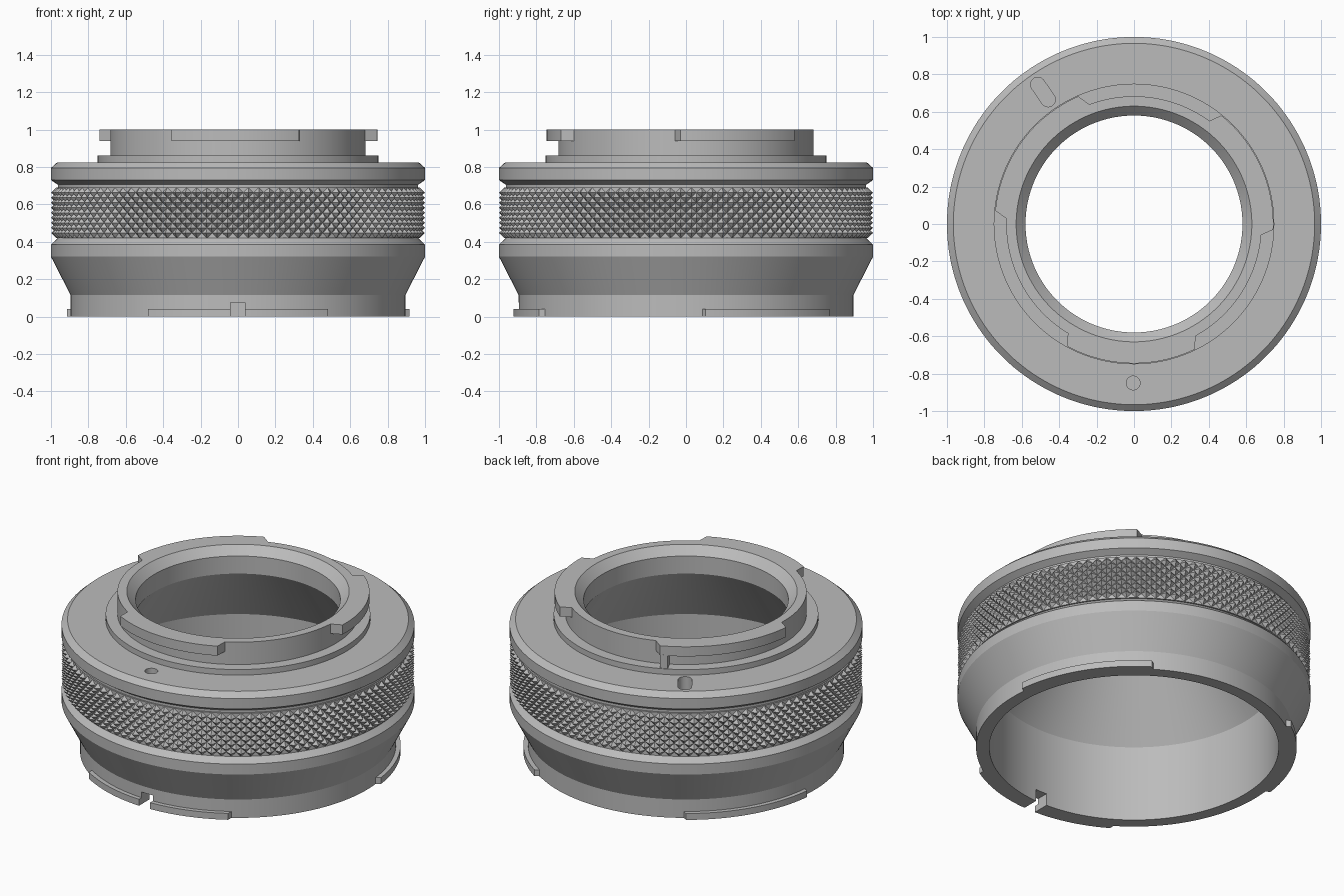
import bpy, bmesh
from math import sin, cos, tau, radians, asin, degrees

if "Cube" in bpy.data.objects:
    bpy.data.objects.remove(bpy.data.objects["Cube"], do_unlink=True)

metal = bpy.data.materials.new("grey_metal")
metal.use_nodes = True
GREY = (0.5, 0.5, 0.5, 1)
metal.diffuse_color = GREY
metal.node_tree.nodes["Principled BSDF"].inputs["Base Color"].default_value = GREY


def polar(r, a, z):
    return (r * cos(a), r * sin(a), z)


def finish(name, bm, smooth=False):
    bmesh.ops.recalc_face_normals(bm, faces=bm.faces)
    mesh = bpy.data.meshes.new(name)
    bm.to_mesh(mesh)
    bm.free()
    mesh.materials.append(metal)
    obj = bpy.data.objects.new(name, mesh)
    bpy.context.collection.objects.link(obj)
    if smooth:
        shade(obj)
    return obj


def shade(obj):
    bpy.ops.object.select_all(action="DESELECT")
    obj.select_set(True)
    bpy.context.view_layer.objects.active = obj
    bpy.ops.object.shade_smooth_by_angle(angle=radians(20))


def lathe(name, profile, segs=180):
    """Revolve a closed (r, z) profile around the z axis."""
    bm = bmesh.new()
    rings = [[bm.verts.new(polar(r, tau * i / segs, z)) for r, z in profile] for i in range(segs)]
    n = len(profile)
    for i in range(segs):
        a, b = rings[i], rings[(i + 1) % segs]
        for j in range(n):
            k = (j + 1) % n
            bm.faces.new((a[j], b[j], b[k], a[k]))
    return finish(name, bm)


def prism(name, outline, z0, z1, smooth=False):
    """Extrude a flat (x, y) outline from z0 to z1."""
    bm = bmesh.new()
    low = [bm.verts.new((x, y, z0)) for x, y in outline]
    high = [bm.verts.new((x, y, z1)) for x, y in outline]
    bm.faces.new(low)
    bm.faces.new(high)
    n = len(outline)
    for i in range(n):
        k = (i + 1) % n
        bm.faces.new((low[i], low[k], high[k], high[i]))
    return finish(name, bm, smooth)


def lug(name, start, end, r_in, r_out, z0, z1, steps=24):
    """Curved bayonet tab whose two ends run parallel to its centre line."""
    mid, half = radians((start + end) / 2), radians((end - start) / 2)
    half_in = asin(sin(half) * r_out / r_in)
    pts = []
    for i in range(steps + 1):
        a = mid - half + 2 * half * i / steps
        pts.append((r_out * cos(a), r_out * sin(a)))
    for i in range(steps + 1):
        a = mid + half_in - 2 * half_in * i / steps
        pts.append((r_in * cos(a), r_in * sin(a)))
    return prism(name, pts, z0, z1, True)


def capsule(length, width, r, angle, n=16):
    """Rounded slot outline, lying along the radius at the given angle."""
    a, pts = radians(angle), []
    for i in range(2 * n):
        t = tau * (i + 0.5) / (2 * n)
        u = r + width / 2 * cos(t) + (length - width) / 2 * (1 if cos(t) > 0 else -1)
        v = width / 2 * sin(t)
        pts.append((u * cos(a) - v * sin(a), u * sin(a) + v * cos(a)))
    return pts


def cut(target, cutter):
    mod = target.modifiers.new("cut", "BOOLEAN")
    mod.operation = "DIFFERENCE"
    mod.solver = "EXACT"
    mod.object = cutter
    bpy.context.view_layer.objects.active = target
    bpy.ops.object.modifier_apply(modifier=mod.name)


# Main tube: outer shell, stepped mount collar and hollow bore
body = lathe("adapter_body", [
    (0.82, 0), (0.895, 0), (0.895, 0.115), (1.0, 0.32), (1.0, 0.385), (0.963, 0.42),
    (0.963, 0.705), (1.0, 0.73), (1.0, 0.795), (0.966, 0.825), (0.75, 0.825), (0.75, 0.86),
    (0.683, 0.86), (0.683, 1.0), (0.63, 1.0), (0.58, 0.95), (0.58, 0.84), (0.82, 0.475)])

# Knurled grip: alternating peaks and valleys split along the valley lines
COLS, ROWS, Z0, Z1 = 220, 10, 0.42, 0.69
bm = bmesh.new()
grid = []
for j in range(ROWS + 1):
    z = Z0 + (Z1 - Z0) * j / ROWS
    edge = j in (0, ROWS)
    grid.append([bm.verts.new(polar(1.0 if (i + j) % 2 == 0 and not edge else 0.972,
                                    tau * i / COLS, z)) for i in range(COLS)])
for j in range(ROWS):
    for i in range(COLS):
        k = (i + 1) % COLS
        a, b, c, d = grid[j][i], grid[j][k], grid[j + 1][k], grid[j + 1][i]
        if (i + j) % 2 == 0:
            bm.faces.new((a, b, d))
            bm.faces.new((b, c, d))
        else:
            bm.faces.new((a, b, c))
            bm.faces.new((a, c, d))
# Close the grip back onto the tube
for row, z in ((grid[0], Z0), (grid[-1], Z1)):
    inner = [bm.verts.new(polar(0.955, tau * i / COLS, z)) for i in range(COLS)]
    for i in range(COLS):
        k = (i + 1) % COLS
        bm.faces.new((row[i], row[k], inner[k], inner[i]))
finish("knurled_grip", bm)

# Upper bayonet tabs and the stop under one tab end
for name, start, end in (("front", -118.5, -64), ("left", -2.3, 51.2), ("right", 113.6, 174.5)):
    lug("upper_tab_" + name, start, end, 0.68, 0.745, 0.94, 1.0)
lug("tab_stop", 113.6, 117, 0.68, 0.745, 0.86, 0.945, 3)

# Lower bayonet tabs
lower = {}
for name, start, end in (("front", -121.5, -58.5), ("left", 6.5, 56.3), ("right", 125, 173)):
    lower[name] = lug("lower_tab_" + name, start, end, 0.89, 0.922, 0, 0.04)

# Lock slot, index hole and key notch
slot = prism("slot_cutter", capsule(0.175, 0.078, 0.857, 124.6), 0.72, 0.9)
hole = prism("hole_cutter", capsule(0.074, 0.074, 0.85, -90.3), 0.77, 0.9)
notch = prism("notch_cutter", [(-0.04, -1.1), (0.037, -1.1), (0.037, -0.75), (-0.04, -0.75)],
              -0.1, 0.075)
for cutter in (slot, hole, notch):
    cut(body, cutter)
cut(lower["front"], notch)
for cutter in (slot, hole, notch):
    bpy.data.objects.remove(cutter, do_unlink=True)
shade(body)
shade(lower["front"])
